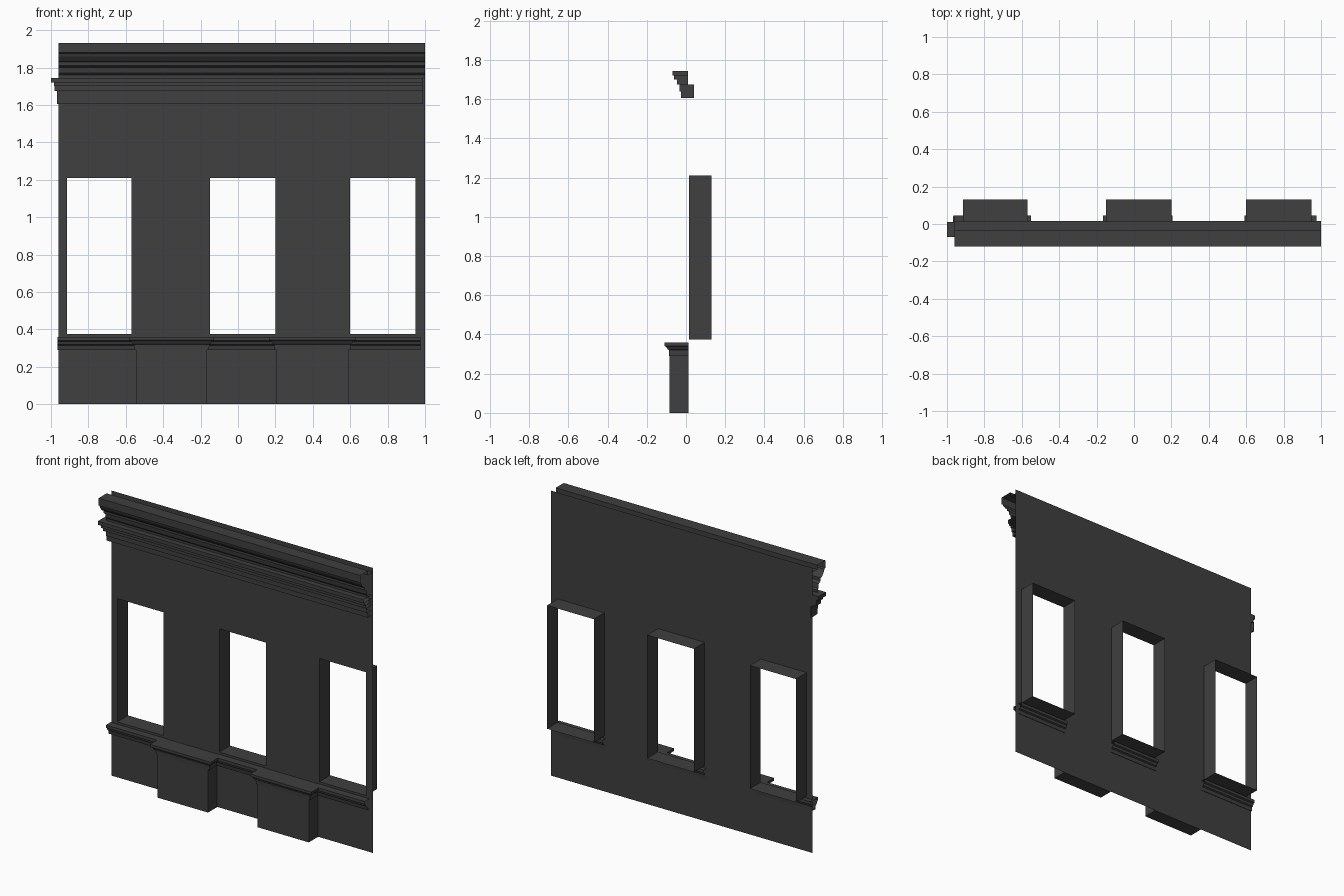
import bpy

cube = bpy.data.objects.get("Cube")
if cube:
    bpy.data.objects.remove(cube, do_unlink=True)

# One dark stone colour
stone = bpy.data.materials.new("dark_grey_stone")
stone.use_nodes = True
COLOUR = (0.05, 0.05, 0.05, 1)
stone.diffuse_color = COLOUR
bsdf = stone.node_tree.nodes["Principled BSDF"]
bsdf.inputs["Base Color"].default_value = COLOUR
bsdf.inputs["Roughness"].default_value = 0.9

WALL_Y = 0.015
LEFT, RIGHT, TOP = -0.96, 1.0, 1.93
SILL_Z, HEAD_Z, REVEAL_Y = 0.375, 1.21, 0.13
WINDOWS = [("right", -0.915, -0.57), ("middle", -0.15, 0.20), ("left", 0.60, 0.95)]


def make(name, verts, faces):
    mesh = bpy.data.meshes.new(name)
    mesh.from_pydata(verts, [], faces)
    mesh.materials.append(stone)
    mesh.update()
    obj = bpy.data.objects.new(name, mesh)
    bpy.context.collection.objects.link(obj)
    return obj


def moulding(name, profile, x0, x1, closed=True, cap=False):
    """Run a (y, z) profile along x, optionally capping the x0 end."""
    n = len(profile)
    verts = [(x, y, z) for x in (x0, x1) for y, z in profile]
    faces = [(i, (i + 1) % n, n + (i + 1) % n, n + i)
             for i in range(n if closed else n - 1)]
    if cap:
        faces.append(tuple(reversed(range(n))))
    return make(name, verts, faces)


def slab(y0, y1, z0, z1):
    return [(y0, z0), (y0, z1), (y1, z1), (y1, z0)]


def stack(name, rings):
    """Loft rectangles (x0, x1, y0, y1, z) from bottom to top."""
    verts, faces = [], []
    for x0, x1, y0, y1, z in rings:
        verts += [(x0, y0, z), (x1, y0, z), (x1, y1, z), (x0, y1, z)]
    for r in range(len(rings) - 1):
        a = r * 4
        faces += [(a + i, a + (i + 1) % 4, a + 4 + (i + 1) % 4, a + 4 + i) for i in range(4)]
    last = len(verts) - 4
    faces += [(3, 2, 1, 0), tuple(range(last, last + 4))]
    return make(name, verts, faces)


# Thin wall with three openings
xs = [LEFT] + [x for w in WINDOWS for x in w[1:]] + [RIGHT]
zs = [0, SILL_Z, HEAD_Z, 1.69, 1.81, TOP]
verts = [(x, WALL_Y, z) for z in zs for x in xs]
faces = []
for r in range(len(zs) - 1):
    for c in range(len(xs) - 1):
        if r == 1 and c % 2 == 1:
            continue
        a = r * len(xs) + c
        faces.append((a, a + 1, a + 1 + len(xs), a + len(xs)))
make("wall", verts, faces)

# Deep window reveals behind the wall
for side, x0, x1 in WINDOWS:
    ring = [(x0, SILL_Z), (x1, SILL_Z), (x1, HEAD_Z), (x0, HEAD_Z)]
    verts = [(x, y, z) for y in (WALL_Y, REVEAL_Y) for x, z in ring]
    make(side + "_window_reveal", verts,
         [(i, i + 4, (i + 1) % 4 + 4, (i + 1) % 4) for i in range(4)])

# Stepped sill mouldings, open at the ends
front = [(-0.005, 0.29), (-0.01, 0.315), (-0.02, 0.32), (-0.025, 0.335), (-0.035, 0.34), (-0.035, 0.36)]
back = [(0.045, 0.36), (0.045, 0.34), (0.035, 0.335), (0.03, 0.32), (0.02, 0.315), (0.018, 0.29)]
for side, x0, x1 in [("right", -0.965, -0.55), ("middle", -0.165, 0.205), ("left", 0.59, 0.975)]:
    moulding(side + "_sill", front + back, x0, x1)

# Pedestals with flared caps
for side, x0, x1 in [("right", -0.545, -0.165), ("left", 0.205, 0.59)]:
    stack(side + "_pedestal", [(x0, x1, -0.085, WALL_Y - 0.003, z) for z in (0, 0.29)])
    steps = [(0.01, 0.29), (0.012, 0.32), (0.02, 0.325), (0.026, 0.335), (0.038, 0.342), (0.038, 0.36)]
    stack(side + "_pedestal_cap",
          [(x0 - d, x1 + d, -0.077 - d * 0.87, WALL_Y - 0.003, z) for d, z in steps])

# Upper crown of the cornice, open at the ends
crown = [(WALL_Y, 1.90), (-0.035, 1.90), (-0.035, TOP), (-0.12, TOP), (-0.12, 1.88),
         (-0.11, 1.875), (-0.105, 1.86), (-0.085, 1.835), (-0.07, 1.83), (-0.07, 1.81),
         (-0.05, 1.80), (-0.045, 1.77), (-0.035, 1.76), (-0.035, 1.745)]
moulding("cornice_crown", crown, LEFT, RIGHT, closed=False)

# Lower cornice courses, stepping out at one end
courses = [("shelf", -1.0, -0.07, 1.72, 1.745), ("ogee", -0.985, -0.06, 1.70, 1.72),
           ("fillet", -0.98, -0.045, 1.675, 1.70), ("bed", -0.965, -0.033, 1.64, 1.675),
           ("frieze", -0.962, -0.025, 1.605, 1.64)]
for part, x0, y0, z0, z1 in courses:
    moulding("cornice_" + part, slab(y0, 0.01, z0, z1), x0, 0.99, cap=True)

# Short return of the lower courses round the end of the wall
moulding("cornice_return", slab(-0.025, 0.04, 1.605, 1.675), -0.967, LEFT, cap=True)
